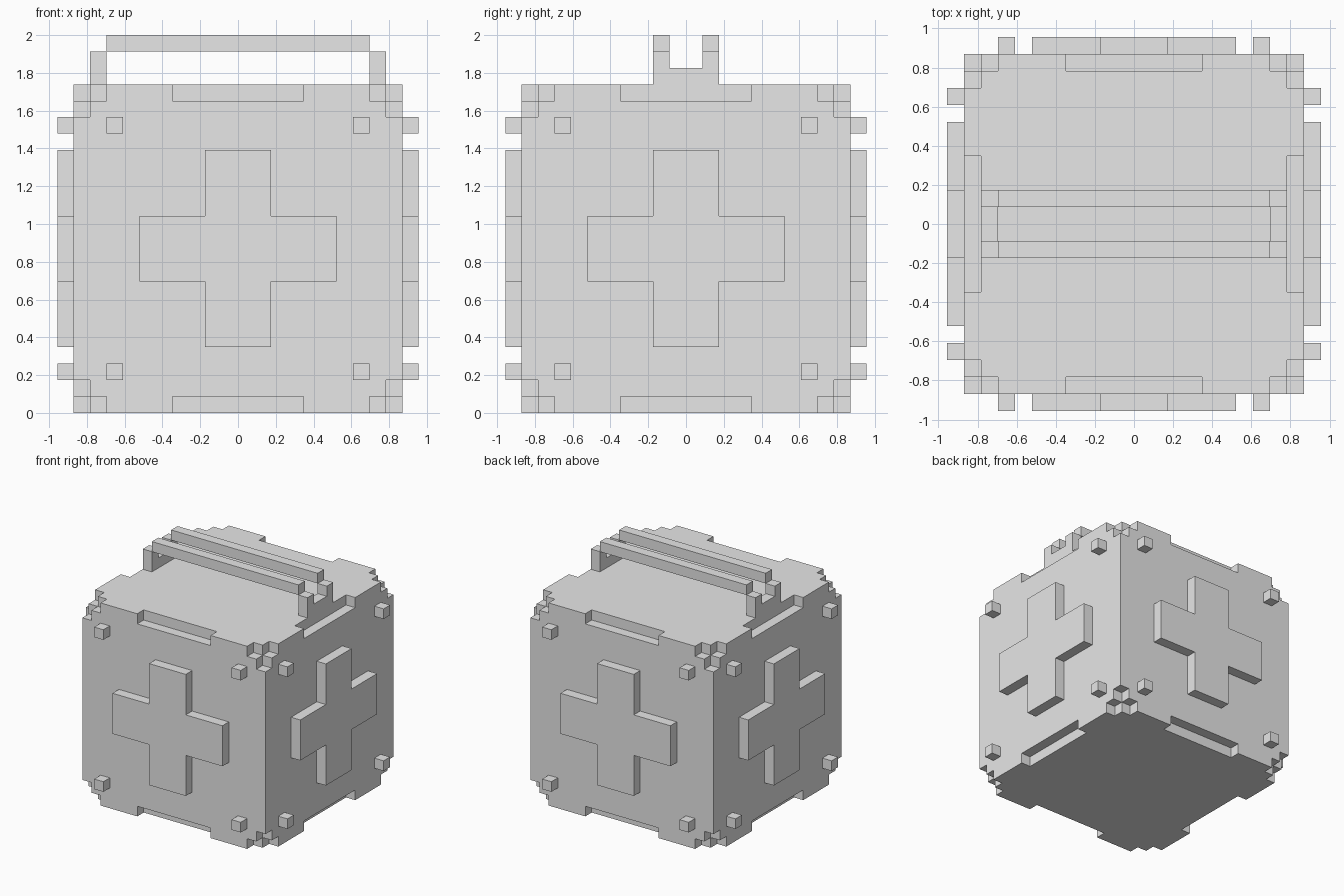
import bpy
import bmesh
from math import pi
from itertools import product
from mathutils import Matrix, Vector

U = 2 / 23       # one block
HALF = 10        # half the body width, in blocks

cube = bpy.data.objects.get("Cube")
if cube:
    bpy.data.objects.remove(cube, do_unlink=True)

grey = bpy.data.materials.new("light_grey")
grey.use_nodes = True
grey.diffuse_color = (0.8, 0.8, 0.8, 1)
grey.node_tree.nodes["Principled BSDF"].inputs["Base Color"].default_value = (0.8, 0.8, 0.8, 1)


def finish(name, bm):
    """Scale a mesh from blocks to units and link it as an object."""
    bmesh.ops.scale(bm, vec=(U, U, U), verts=bm.verts)
    bmesh.ops.recalc_face_normals(bm, faces=bm.faces)
    mesh = bpy.data.meshes.new(name)
    bm.to_mesh(mesh)
    bm.free()
    mesh.materials.append(grey)
    obj = bpy.data.objects.new(name, mesh)
    bpy.context.collection.objects.link(obj)
    return obj


def add_box(bm, center, size):
    matrix = Matrix.Translation(center) @ Matrix.Diagonal((*size, 1))
    bmesh.ops.create_cube(bm, size=1, matrix=matrix)


def boxes(name, parts):
    bm = bmesh.new()
    for center, size in parts:
        add_box(bm, center, size)
    return finish(name, bm)


# Body cube
middle = Vector((0, 0, HALF))
body = boxes("body", [(middle, (2 * HALF,) * 3)])

# Stepped corners and edge notches, one cutter for each axis
for axis, letter in enumerate("xyz"):
    parts = []
    others = [i for i in range(3) if i != axis]
    size = Vector((2, 2, 2))
    size[axis] = 3
    for signs in product((-1, 1), repeat=3):
        center = Vector(signs) * HALF
        center[axis] = signs[axis] * (HALF - 0.5)
        parts.append((center + middle, size))
    if letter != "z":
        notch = Vector((2, 2, 2))
        notch[axis] = 8
        for signs in product((-1, 1), repeat=2):
            center = Vector()
            for i, sign in zip(others, signs):
                center[i] = sign * HALF
            parts.append((center + middle, notch))
    cutter = boxes("notch_cutter_" + letter, parts)
    cutter.hide_render = True
    cutter.display_type = 'WIRE'
    cutter.hide_set(True)
    cut = body.modifiers.new("notches_" + letter, 'BOOLEAN')
    cut.operation = 'DIFFERENCE'
    cut.solver = 'EXACT'
    cut.object = cutter

# Raised cross and four studs on each upright side
quarter = [(2, 2), (2, 6), (-2, 6)]
for i, side in enumerate(("front", "left", "back", "right")):
    turn = Matrix.Rotation(i * pi / 2, 4, 'Z')

    bm = bmesh.new()
    outline = []
    for k in range(4):
        for x, z in quarter:
            for _ in range(k):
                x, z = -z, x
            outline.append(bm.verts.new((x, -HALF, z + HALF)))
    face = bm.faces.new(outline)
    new = bmesh.ops.extrude_face_region(bm, geom=[face], use_keep_orig=True)["geom"]
    raised = [g for g in new if isinstance(g, bmesh.types.BMVert)]
    bmesh.ops.translate(bm, vec=(0, -1, 0), verts=raised)
    bmesh.ops.transform(bm, matrix=turn, verts=bm.verts)
    finish(side + "_cross", bm)

    bm = bmesh.new()
    for sx, sz in product((-1, 1), repeat=2):
        add_box(bm, (sx * 7.5, -HALF - 0.5, HALF + sz * 7.5), (1, 1, 1))
    bmesh.ops.transform(bm, matrix=turn, verts=bm.verts)
    finish(side + "_studs", bm)

# Handle: a foot with two posts at each end, and two bars across
for sx, side in ((1, "left"), (-1, "right")):
    boxes(side + "_handle_bracket",
          [((sx * 8.5, 0, 20.5), (1, 4, 1))]
          + [((sx * 8.5, sy * 1.5, 21.5), (1, 1, 1)) for sy in (-1, 1)])
for sy, side in ((-1, "front"), (1, "back")):
    boxes(side + "_handle_bar", [((0, sy * 1.5, 22.5), (16, 1, 1))])
